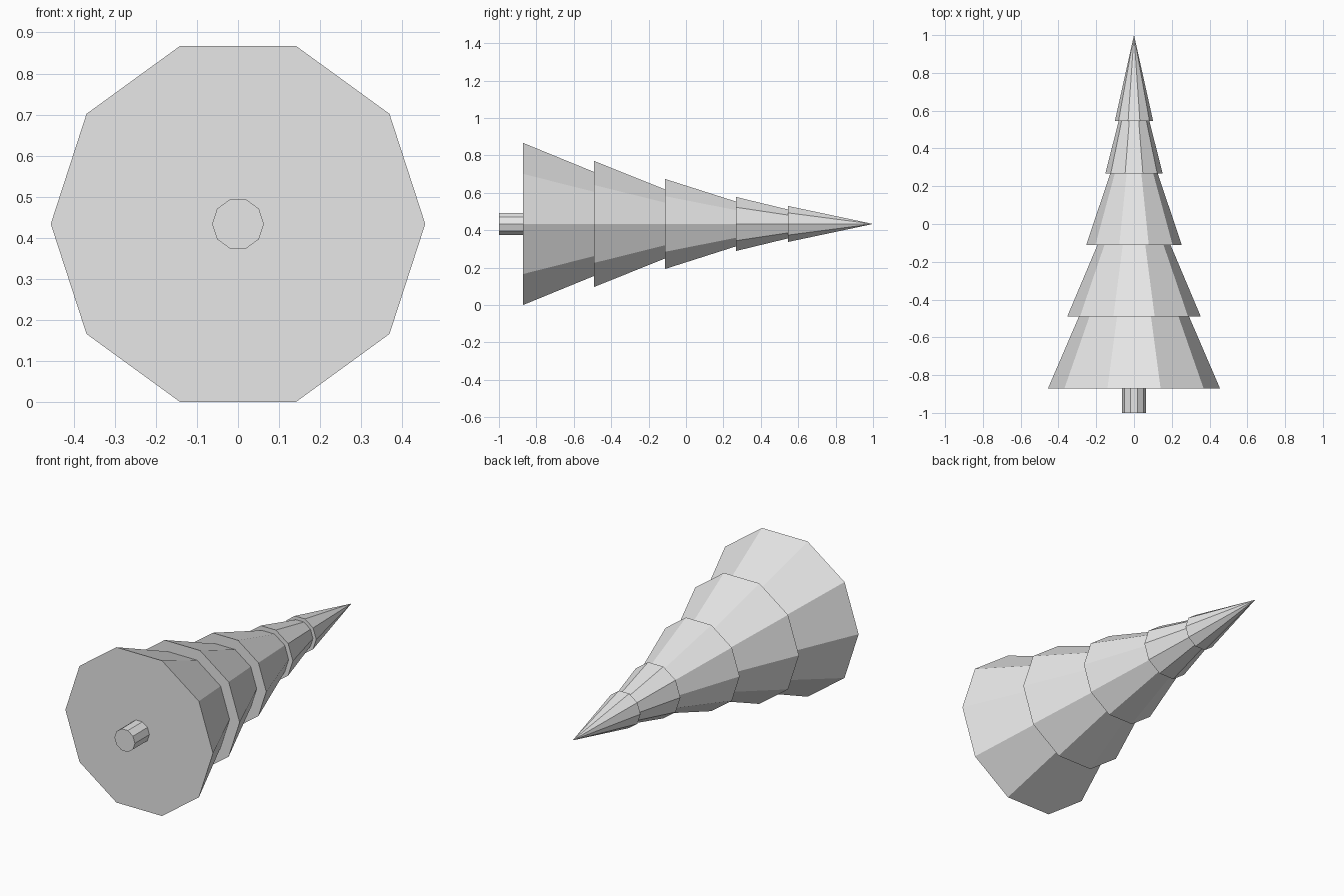
import bpy
import bmesh
import math
from mathutils import Matrix

cube = bpy.data.objects.get("Cube")
if cube:
    bpy.data.objects.remove(cube, do_unlink=True)

SIDES = 10
BASE_RADIUS = 0.456
AXIS_Z = BASE_RADIUS * math.sin(math.radians(72))  # lowest flat rests on z = 0

grey = bpy.data.materials.new("light grey")
grey.use_nodes = True
grey.diffuse_color = (0.8, 0.8, 0.8, 1)
grey.node_tree.nodes["Principled BSDF"].inputs["Base Color"].default_value = (0.8, 0.8, 0.8, 1)


def frustum(name, y0, y1, r0, r1):
    """Closed ten-sided frustum along +y, with corners on the x axis."""
    bm = bmesh.new()
    place = (Matrix.Translation((0, (y0 + y1) / 2, AXIS_Z))
             @ Matrix.Rotation(-math.pi / 2, 4, 'X')
             @ Matrix.Rotation(math.pi / 2, 4, 'Z'))
    bmesh.ops.create_cone(bm, cap_ends=True, segments=SIDES, radius1=r0,
                          radius2=r1, depth=y1 - y0, matrix=place)
    bmesh.ops.remove_doubles(bm, verts=bm.verts, dist=1e-5)
    bmesh.ops.recalc_face_normals(bm, faces=bm.faces)
    mesh = bpy.data.meshes.new(name)
    bm.to_mesh(mesh)
    bm.free()
    mesh.materials.append(grey)
    obj = bpy.data.objects.new(name, mesh)
    bpy.context.collection.objects.link(obj)
    return obj


# Trunk, reaching slightly into the lowest tier
frustum("trunk", -1.0, -0.86, 0.063, 0.063)

# Foliage tiers: start, end, base radius, radius at the end
tiers = [
    (-0.872, -0.491, BASE_RADIUS, 0.292),
    (-0.491, -0.112, 0.354, 0.194),
    (-0.112, 0.267, 0.253, 0.126),
    (0.267, 0.546, 0.152, 0.081),
    (0.546, 1.0, 0.101, 0.0),
]
for i, (y0, y1, r0, r1) in enumerate(tiers, 1):
    # Tuck each tier a little way into the next one
    if r1 > 0:
        tuck = 0.02
        r1 += (r1 - r0) / (y1 - y0) * tuck
        y1 += tuck
    frustum(f"foliage_tier_{i}", y0, y1, r0, r1)
